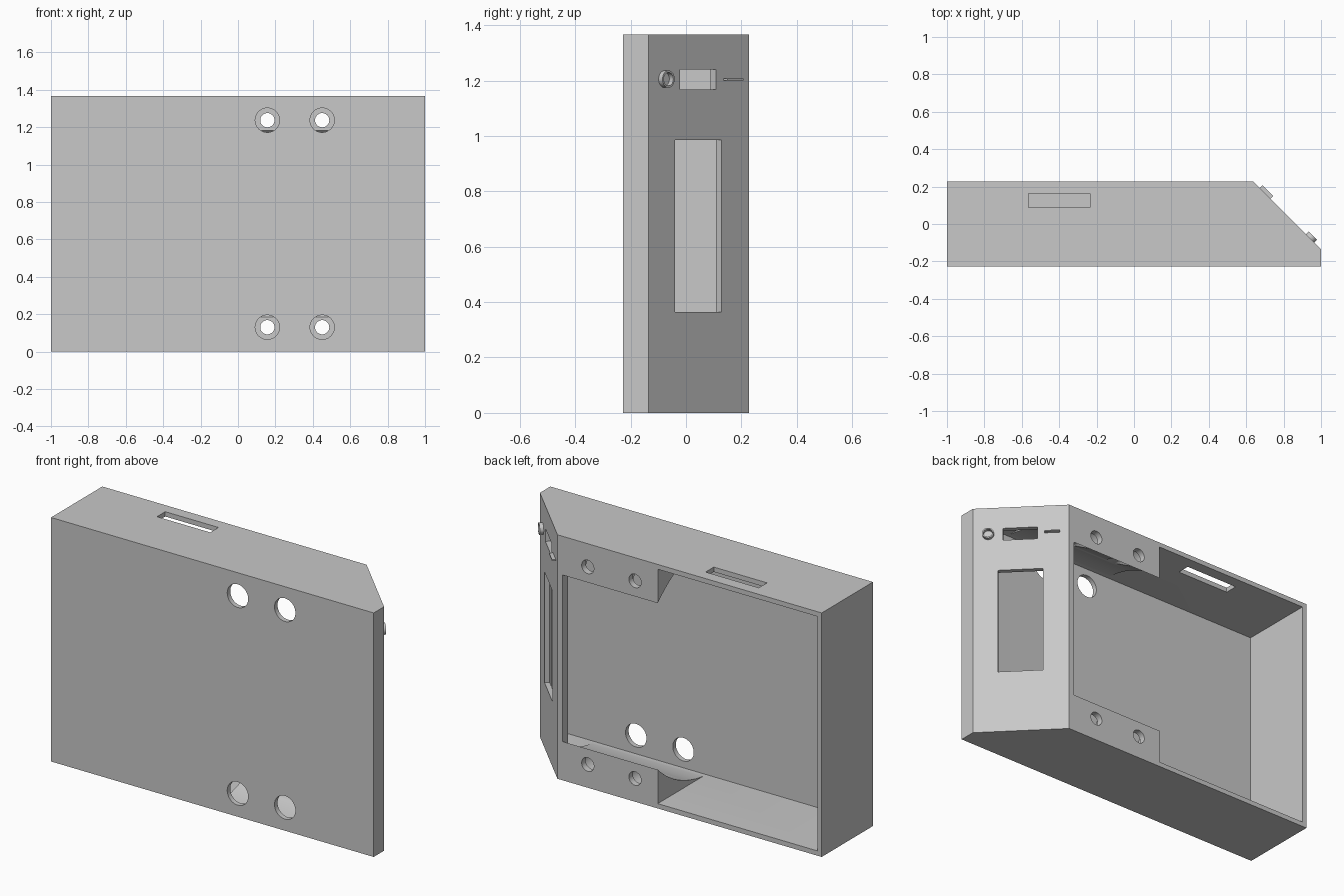
import bpy, bmesh, math
from mathutils import Matrix, Vector

if "Cube" in bpy.data.objects:
    bpy.data.objects.remove(bpy.data.objects["Cube"], do_unlink=True)

H, D, T = 1.367, 0.227, 0.027     # height, half depth, wall thickness
SLANT = 0.865                     # slanted wall lies on x + y = SLANT

grey = bpy.data.materials.new("plain grey")
grey.use_nodes = True
grey.diffuse_color = (0.58, 0.58, 0.58, 1)
grey.node_tree.nodes["Principled BSDF"].inputs["Base Color"].default_value = grey.diffuse_color


def add(name, bm):
    bmesh.ops.recalc_face_normals(bm, faces=bm.faces)
    me = bpy.data.meshes.new(name)
    bm.to_mesh(me)
    bm.free()
    me.materials.append(grey)
    ob = bpy.data.objects.new(name, me)
    bpy.context.collection.objects.link(ob)
    return ob


def prism(name, points, offset):
    bm = bmesh.new()
    face = bm.faces.new([bm.verts.new(p) for p in points])
    new = bmesh.ops.extrude_face_region(bm, geom=[face])["geom"]
    verts = [v for v in new if isinstance(v, bmesh.types.BMVert)]
    bmesh.ops.translate(bm, verts=verts, vec=Vector(offset))
    return add(name, bm)


def box(name, size, matrix):
    bm = bmesh.new()
    bmesh.ops.create_cube(bm, size=1, matrix=matrix @ Matrix.Diagonal((*size, 1)))
    return add(name, bm)


def rod(name, radius, length, matrix, sides=48):
    bm = bmesh.new()
    bmesh.ops.create_cone(bm, cap_ends=True, segments=sides, radius1=radius,
                          radius2=radius, depth=length, matrix=matrix)
    return add(name, bm)


def cut(target, cutters):
    for c in cutters:
        mod = target.modifiers.new("cut", 'BOOLEAN')
        mod.operation, mod.solver, mod.object = 'DIFFERENCE', 'EXACT', c
    bpy.context.view_layer.update()
    deps = bpy.context.evaluated_depsgraph_get()
    me = bpy.data.meshes.new_from_object(target.evaluated_get(deps))
    target.modifiers.clear()
    target.data = me
    for c in cutters:
        bpy.data.objects.remove(c, do_unlink=True)


def on_slant(y, z, out=0.0):
    # Local x points out of the slanted wall, local y runs along it
    pos = Vector((SLANT - y + out * math.sqrt(0.5), y + out * math.sqrt(0.5), z))
    return Matrix.Translation(pos) @ Matrix.Rotation(math.radians(45), 4, 'Z')


# Outer case
outline = [(-1, -D), (1, -D), (1, SLANT - 1), (SLANT - D, D), (-1, D)]
case = prism("case", [(x, y, 0) for x, y in outline], (0, 0, H))

# Hollow, open at the back, with a lip beside the slanted wall
inner = SLANT - T * math.sqrt(2)
hollow = [(-1 + T, -D + T), (1 - T, -D + T), (1 - T, inner - 1 + T),
          (inner - 0.18, 0.18), (0.605, 0.18), (0.605, 0.4), (-1 + T, 0.4)]
cavity = prism("cavity", [(x, y, T) for x, y in hollow], (0, 0, H - 2 * T))

# Curved mounting blocks left standing at the floor and ceiling
start, bend, end = Vector((-0.2, 0.025)), Vector((0.047, 0.045)), Vector((D, 0.217))
curve = []
for i in range(17):
    t = i / 16
    curve.append((1 - t) ** 2 * start + 2 * t * (1 - t) * bend + t * t * end)
section = [(p.x, p.y) for p in curve] + [(0.5, end.y), (0.5, -0.1), (start.x, -0.1)]
blocks = []
for flip in (False, True):
    pts = [(0.016, y, H - z if flip else z) for y, z in section]
    blocks.append(prism("block", pts, (0.69, 0, 0)))
cut(cavity, blocks)

# Screw holes with wide bores from the front
cutters = [cavity]
along_y = Matrix.Rotation(math.radians(90), 4, 'X')
BORE_END = 0.192
for x in (0.157, 0.45):
    for z in (0.13, H - 0.13):
        cutters.append(rod("screw_hole", 0.038, 1, Matrix.Translation((x, 0, z)) @ along_y))
        mid = (BORE_END - 0.4) / 2
        cutters.append(rod("bore", 0.065, BORE_END + 0.4,
                           Matrix.Translation((x, mid, z)) @ along_y))

# Slot in the top wall
cutters.append(box("top_slot", (0.33, 0.073, 0.2), Matrix.Translation((-0.4, 0.126, H))))

# Window and socket opening in the slanted wall
for y0, y1, z0, z1 in ((-0.04, 0.128, 0.365, 0.985), (-0.022, 0.108, 1.168, 1.24)):
    cutters.append(box("opening", (0.12, (y1 - y0) * math.sqrt(2), z1 - z0),
                       on_slant((y0 + y1) / 2, (z0 + z1) / 2)))
cut(case, cutters)

# Raised ring and thin raised bar on the slanted wall
axis = Matrix.Rotation(math.radians(90), 4, 'Y')
ring = rod("raised_ring", 0.031, 0.03, on_slant(-0.077, 1.205, 0.005) @ axis, 32)
cut(ring, [rod("ring_hole", 0.024, 0.08, on_slant(-0.077, 1.205, 0.03) @ axis, 32)])
bar = box("raised_bar", (0.03, 0.082, 0.006), on_slant(0.164, 1.204, 0.005))

# Smooth the round holes, keep edges sharp
bpy.ops.object.select_all(action='DESELECT')
for ob in (case, ring, bar):
    ob.select_set(True)
bpy.context.view_layer.objects.active = case
bpy.ops.object.shade_smooth_by_angle(angle=math.radians(30))
